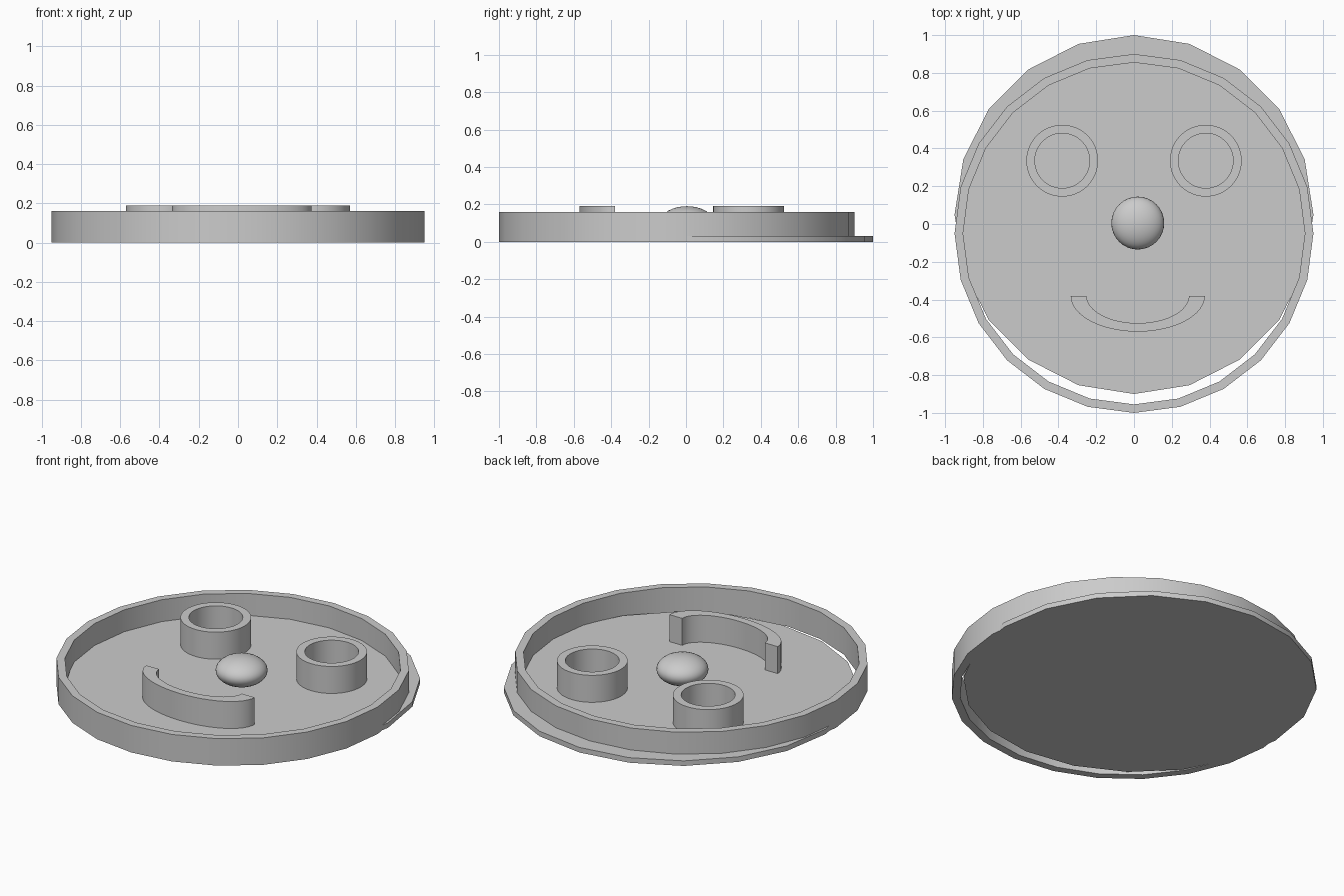
import bpy
import bmesh
import math

cube = bpy.data.objects.get("Cube")
if cube:
    bpy.data.objects.remove(cube, do_unlink=True)

GREY = (0.6, 0.6, 0.6, 1.0)
grey = bpy.data.materials.new("plain_grey")
grey.use_nodes = True
grey.diffuse_color = GREY
grey.node_tree.nodes["Principled BSDF"].inputs["Base Color"].default_value = GREY

PLATE_TOP = 0.03
RIM_TOP = 0.16
FACE_TOP = 0.19


def finish(obj, name):
    obj.name = name
    obj.data.name = name
    obj.data.materials.clear()
    obj.data.materials.append(grey)
    bpy.ops.object.select_all(action='DESELECT')
    obj.select_set(True)
    bpy.context.view_layer.objects.active = obj
    bpy.ops.object.shade_smooth_by_angle(angle=math.radians(30))


def band(name, centre, outer, inner, z0, z1, steps, start=0, sweep=360, stretch=1):
    """Rectangular section swept round an arc: a full ring or an open band."""
    closed = sweep == 360
    bm = bmesh.new()
    sections = []
    for i in range(steps if closed else steps + 1):
        a = math.radians(start + sweep * i / steps)
        corners = ((outer, z0), (outer, z1), (inner, z1), (inner, z0))
        sections.append([bm.verts.new((centre[0] + r * stretch * math.cos(a),
                                       centre[1] + r * math.sin(a), z))
                         for r, z in corners])
    following = sections[1:] + (sections[:1] if closed else [])
    for s, t in zip(sections, following):
        for k in range(4):
            m = (k + 1) % 4
            bm.faces.new((s[k], t[k], t[m], s[m]))
    if not closed:
        bm.faces.new(sections[0])
        bm.faces.new(sections[-1][::-1])
    bmesh.ops.recalc_face_normals(bm, faces=bm.faces)
    mesh = bpy.data.meshes.new(name)
    bm.to_mesh(mesh)
    bm.free()
    obj = bpy.data.objects.new(name, mesh)
    bpy.context.collection.objects.link(obj)
    finish(obj, name)


# Thin base plate, set slightly back from the rim
bpy.ops.mesh.primitive_cylinder_add(vertices=20, radius=0.95, depth=PLATE_TOP,
                                    location=(0, 0.05, PLATE_TOP / 2))
finish(bpy.context.object, "base_plate")

# Raised outer rim
band("outer_rim", (0, -0.05), 0.95, 0.905, 0, RIM_TOP, 24)

# Ring eyes
for side, x in (("left", 0.38), ("right", -0.38)):
    band(side + "_eye", (x, 0.335), 0.19, 0.145, PLATE_TOP, FACE_TOP, 48)

# Flattened round nose
bpy.ops.mesh.primitive_uv_sphere_add(segments=32, ring_count=16, radius=0.14,
                                     location=(0.02, 0.005, (PLATE_TOP + FACE_TOP) / 2))
nose = bpy.context.object
nose.scale.z = (FACE_TOP - PLATE_TOP) / 0.28
finish(nose, "nose")

# Smiling mouth: a widened half ring
band("mouth", (0.02, -0.38), 0.19, 0.145, PLATE_TOP, FACE_TOP, 24,
     start=180, sweep=180, stretch=1.87)
